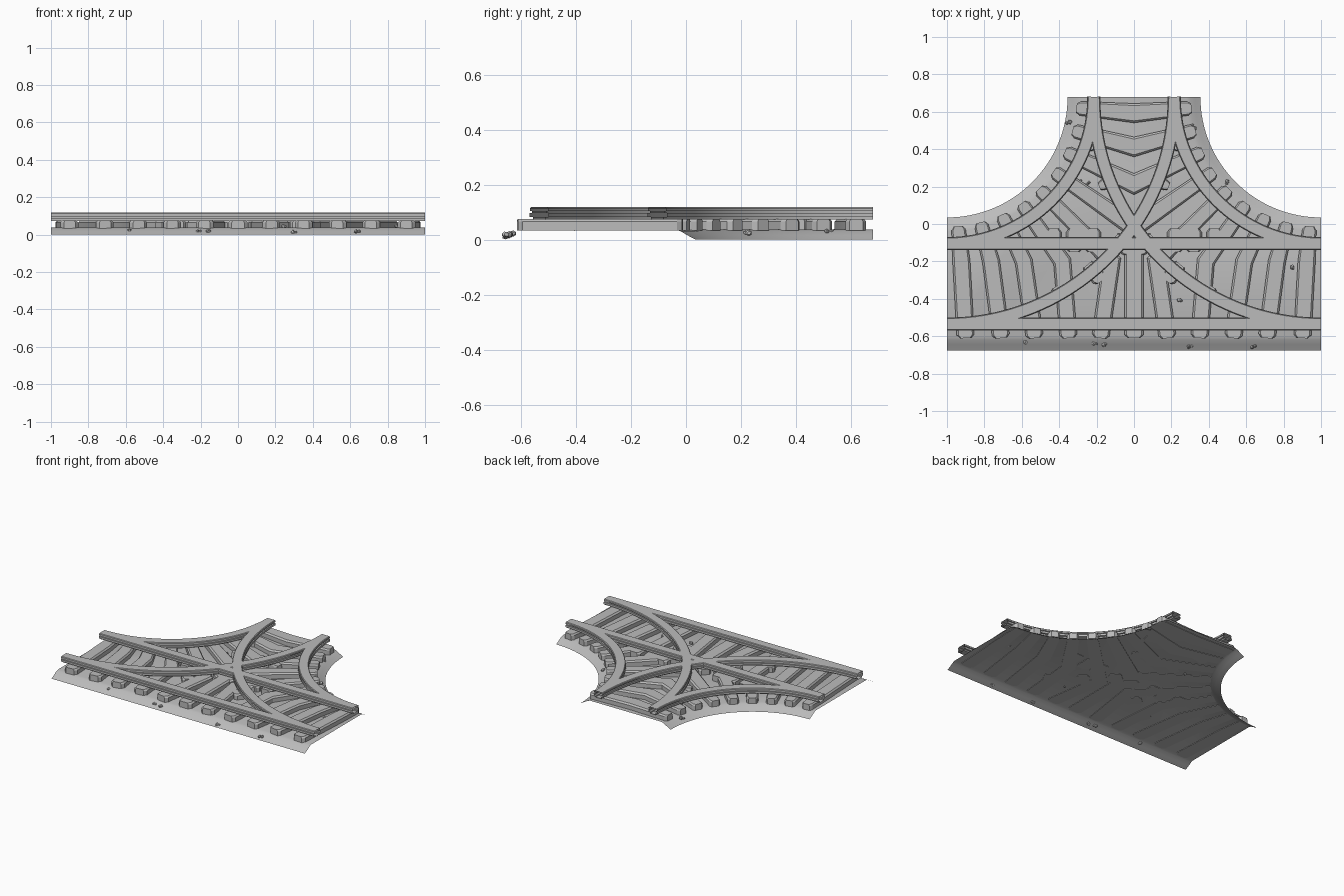
import bpy, bmesh, math, random
from mathutils import Vector

random.seed(4)
if "Cube" in bpy.data.objects:
    bpy.data.objects.remove(bpy.data.objects["Cube"])

grey = bpy.data.materials.new("stone_grey")
grey.use_nodes = True
GREY = (0.5, 0.5, 0.5, 1)
grey.diffuse_color = GREY
grey.node_tree.nodes["Principled BSDF"].inputs["Base Color"].default_value = GREY

BACK = 0.68          # y of the back edge and of both curve centres
FRONT = -0.61        # y of the front sleeper ends


def finish(name, bm):
    mesh = bpy.data.meshes.new(name)
    bm.to_mesh(mesh)
    bm.free()
    mesh.materials.append(grey)
    for p in mesh.polygons:
        p.use_smooth = True
    mesh.set_sharp_from_angle(angle=math.radians(25))
    obj = bpy.data.objects.new(name, mesh)
    bpy.context.collection.objects.link(obj)
    return obj


def polar(side, r, deg):
    """Point on a curve around the left or right back corner."""
    a = math.radians(deg)
    return Vector((side * (1 - r * math.cos(a)), BACK - r * math.sin(a)))


def arc(side, r, steps=32):
    return [polar(side, r, 90 * i / steps) for i in range(steps + 1)]


def sweep(bm, path, profile, scales=None, capped=False):
    """Sweep a closed (offset, z) profile along a flat path with mitred joints."""
    rings = []
    for i, p in enumerate(path):
        d0 = (p - path[max(i - 1, 0)]).normalized()
        d1 = (path[min(i + 1, len(path) - 1)] - p).normalized()
        t = (d0 + d1).normalized()
        miter = 1 / max(0.5, t.dot(d1 if d1.length else d0))
        n = Vector((-t.y, t.x)) * miter * (scales[i] if scales else 1)
        rings.append([bm.verts.new((p.x + n.x * o, p.y + n.y * o, z)) for o, z in profile])
    k = len(profile)
    faces = []
    for a, b in zip(rings, rings[1:]):
        for j in range(k):
            faces.append(bm.faces.new((a[j], a[(j + 1) % k], b[(j + 1) % k], b[j])))
    if capped:
        faces += [bm.faces.new(rings[0]), bm.faces.new(rings[-1])]
    bmesh.ops.recalc_face_normals(bm, faces=faces)


def mirrored(half):
    return half + [(-o, z) for o, z in reversed(half)]


# Ballast bed: flat top with flared front and curved skirts
SKIRT = [(0.0, 0.037), (0.02, 0.031), (0.045, 0.016), (0.075, 0.0)]
bm = bmesh.new()


def skirt(rows):
    grid = [[bm.verts.new(p) for p in row] for row in rows]
    for a, b in zip(grid, grid[1:]):
        for i in range(len(a) - 1):
            f = bm.faces.new((a[i], a[i + 1], b[i + 1], b[i]))
            f.normal_update()
            if f.normal.z < 0:
                f.normal_flip()


outline = arc(1, 0.72)[::-1] + arc(-1, 0.72)
outline = [Vector((1, -0.6))] + outline + [Vector((-1, -0.6))]
top = bm.faces.new([bm.verts.new((p.x, p.y, 0.037)) for p in outline])
top.normal_update()
if top.normal.z < 0:
    top.normal_flip()
for side in (1, -1):
    skirt([[(p.x, p.y, z) for p in arc(side, 0.72 - d)] for d, z in SKIRT])
skirt([[(x, -0.6 - d, z) for x in (-1, 1)] for d, z in SKIRT])
bmesh.ops.remove_doubles(bm, verts=bm.verts, dist=0.0005)
finish("ballast_bed", bm)

# Rails: two straight, four curved, open at the ends
RAIL = mirrored([(-0.022, 0.074), (-0.022, 0.083), (-0.035, 0.083), (-0.035, 0.097),
                 (-0.026, 0.097), (-0.026, 0.104), (-0.033, 0.104), (-0.033, 0.114),
                 (-0.029, 0.118)])


def rail(name, path):
    bm = bmesh.new()
    sweep(bm, path, RAIL)
    finish(name, bm)


for name, y in (("front_straight_rail", -0.535), ("back_straight_rail", -0.105)):
    rail(name, [Vector((-1, y)), Vector((1, y))])
for label, side in (("left", 1), ("right", -1)):
    rail(label + "_inner_curved_rail", arc(side, 0.785))
    rail(label + "_outer_curved_rail", arc(side, 1.215, 48))

# Sleepers: chamfered bars that bend where the tracks merge
SLEEPER = mirrored([(-0.047, 0.034), (-0.047, 0.066), (-0.037, 0.076)])


def sleeper(bm, path, widths):
    """Bar along a path, narrowed at both tips."""
    a = path[0] + (path[1] - path[0]).normalized() * 0.018
    b = path[-1] + (path[-2] - path[-1]).normalized() * 0.018
    pts = [path[0], a] + path[1:-1] + [b, path[-1]]
    w = [widths[0] * 0.65] + widths + [widths[-1] * 0.65]
    sweep(bm, pts, SLEEPER, w, capped=True)


bm = bmesh.new()
for deg in (5, 15, 25, 35):
    apex = Vector((0, BACK - math.tan(math.radians(deg))))
    sleeper(bm, [polar(-1, 0.695, deg), apex, polar(1, 0.695, deg)], [0.8, 1.1, 0.8])
finish("chevron_sleepers", bm)

bm = bmesh.new()
for side in (-1, 1):
    for deg, x in zip((85, 75, 65, 55, 45), (0.9, 0.71, 0.53, 0.35, 0.18)):
        bend = polar(side, 0.88 / math.sin(math.radians(deg)), deg)
        sleeper(bm, [polar(side, 0.695, deg), bend, Vector((side * x, FRONT))], [0.8, 1, 1])
sleeper(bm, [Vector((0, -0.12)), Vector((0, FRONT))], [1.1, 1.1])
finish("bent_sleepers", bm)

# Short sleeper ends showing beside the crossing rails
bm = bmesh.new()
for side in (-1, 1):
    for x in (0.22, 0.32, 0.43):
        sleeper(bm, [Vector((side * x, -0.025)), Vector((side * x, -0.15))], [0.9, 0.9])
    for deg in (40, 50, 60):
        sleeper(bm, [polar(side, 1.17, deg), polar(side, 1.285, deg)], [0.9, 0.9])
    for deg in (12, 22):
        sleeper(bm, [polar(side, 1.17, deg), polar(side, 1.28, deg)], [0.6, 0.6])
finish("sleeper_ends", bm)

# Loose stones
STONES = [(-0.35, 0.54, 0.03), (0.32, 0.52, 0.03), (0.49, 0.22, 0.025), (-0.28, 0.23, 0.045),
          (-0.25, 0.22, 0.04), (0.16, -0.26, 0.045), (0.25, -0.41, 0.045), (0.85, -0.23, 0.045),
          (-0.58, -0.635, 0.023), (-0.21, -0.645, 0.018), (-0.16, -0.645, 0.018),
          (0.3, -0.66, 0.012), (0.64, -0.655, 0.018)]
bm = bmesh.new()
for x, y, z in STONES:
    for _ in range(2):
        made = bmesh.ops.create_icosphere(bm, subdivisions=1, radius=random.uniform(0.009, 0.014))
        shift = Vector((x + random.uniform(-0.01, 0.01), y + random.uniform(-0.008, 0.008), z))
        for v in made["verts"]:
            v.co = v.co * random.uniform(0.75, 1.1) + shift
            v.co.z = max(v.co.z, 0.001)
stones = finish("loose_stones", bm)
for p in stones.data.polygons:
    p.use_smooth = False
